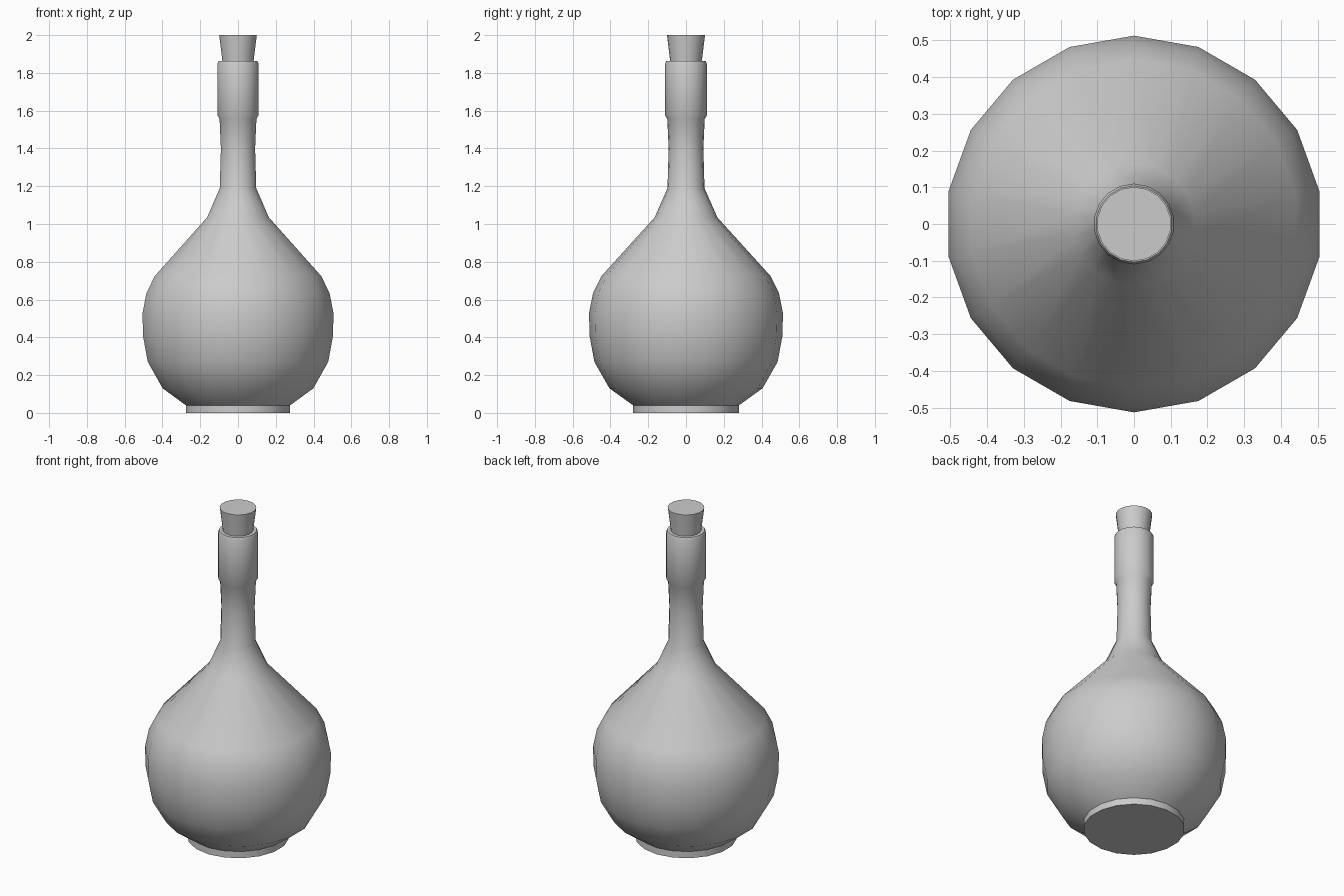
import bpy, bmesh
from math import sin, cos, pi, radians

if "Cube" in bpy.data.objects:
    bpy.data.objects.remove(bpy.data.objects["Cube"])

SIDES = 18


def lathe(name, profile):
    """Revolve (radius, z) points about z, with flat caps at both ends."""
    bm = bmesh.new()
    rings = []
    for r, z in profile:
        rings.append([bm.verts.new((r * sin(2 * pi * i / SIDES),
                                    r * cos(2 * pi * i / SIDES), z))
                      for i in range(SIDES)])
    for a, b in zip(rings, rings[1:]):
        for i in range(SIDES):
            j = (i + 1) % SIDES
            bm.faces.new((a[i], a[j], b[j], b[i]))
    bm.faces.new(rings[0])
    bm.faces.new(rings[-1])
    bmesh.ops.recalc_face_normals(bm, faces=bm.faces[:])
    mesh = bpy.data.meshes.new(name)
    bm.to_mesh(mesh)
    bm.free()
    obj = bpy.data.objects.new(name, mesh)
    bpy.context.collection.objects.link(obj)
    bpy.ops.object.select_all(action='DESELECT')
    obj.select_set(True)
    bpy.context.view_layer.objects.active = obj
    bpy.ops.object.shade_smooth_by_angle(angle=radians(42))
    return obj


# Foot, round body, slim neck and collar in one profile
lathe("bottle", [
    (0.28, 0.0), (0.28, 0.04), (0.405, 0.13), (0.485, 0.27),
    (0.511, 0.41), (0.513, 0.53), (0.492, 0.635), (0.447, 0.725),
    (0.166, 1.035), (0.098, 1.19), (0.092, 1.40), (0.099, 1.555),
    (0.11, 1.575), (0.11, 1.85), (0.104, 1.863), (0.08, 1.863)])

# Tapered stopper
lathe("cork", [(0.081, 1.84), (0.101, 2.0)])
